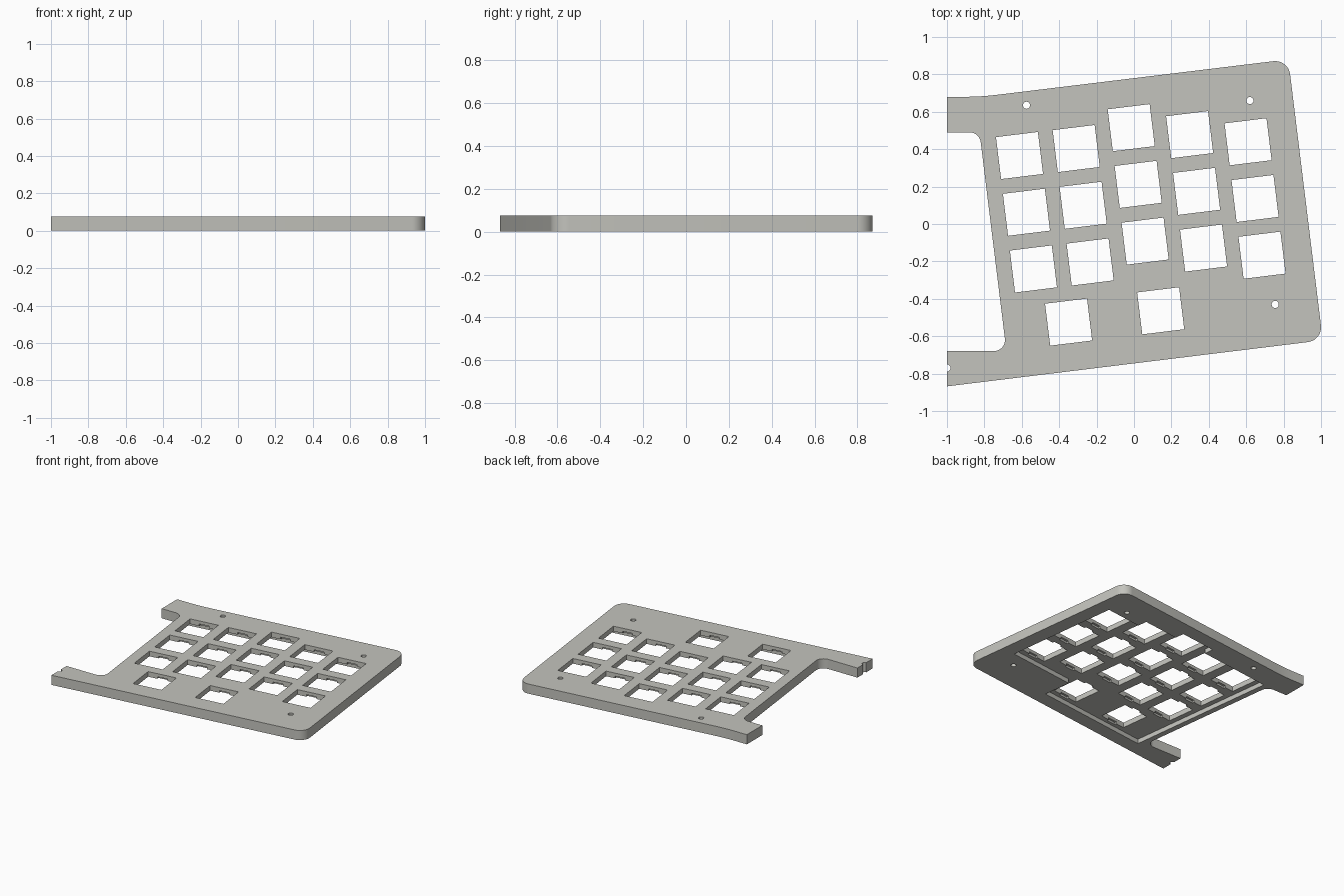
import bpy, bmesh, math
from mathutils import Vector, Matrix

if "Cube" in bpy.data.objects:
    bpy.data.objects.remove(bpy.data.objects["Cube"])

TILT = math.radians(7)
HEIGHT, POCKET_TOP, CLIP_TOP = 0.075, 0.035, 0.051
PITCH, HALF_KEY = 0.3055, 0.113
ROT = Matrix.Rotation(TILT, 2)


def tilted(a, b):
    """Point in the tilted key grid to model x, y."""
    return ROT @ Vector((a, b))


def rounded(corners, steps=10):
    """Polygon from (point, radius) corners, with arcs at the rounded ones."""
    out = []
    for i, (p, r) in enumerate(corners):
        p = Vector(p)
        if r == 0:
            out.append(p)
            continue
        d1 = (Vector(corners[i - 1][0]) - p).normalized()
        d2 = (Vector(corners[(i + 1) % len(corners)][0]) - p).normalized()
        half = d1.angle(d2) / 2
        centre = p + (d1 + d2).normalized() * (r / math.sin(half))
        start = p + d1 * (r / math.tan(half)) - centre
        end = p + d2 * (r / math.tan(half)) - centre
        sweep = math.atan2(start.x * end.y - start.y * end.x, start.dot(end))
        out += [centre + Matrix.Rotation(sweep * k / steps, 2) @ start
                for k in range(steps + 1)]
    return out


def prisms(name, outlines, z0, z1):
    """One object made of upright prisms."""
    bm = bmesh.new()
    for pts in outlines:
        low = [bm.verts.new((p[0], p[1], z0)) for p in pts]
        high = [bm.verts.new((p[0], p[1], z1)) for p in pts]
        bm.faces.new(low[::-1])
        bm.faces.new(high)
        n = len(pts)
        for i in range(n):
            j = (i + 1) % n
            bm.faces.new((low[i], low[j], high[j], high[i]))
    bmesh.ops.recalc_face_normals(bm, faces=bm.faces[:])
    mesh = bpy.data.meshes.new(name)
    bm.to_mesh(mesh)
    bm.free()
    obj = bpy.data.objects.new(name, mesh)
    bpy.context.collection.objects.link(obj)
    return obj


def box(a, b, ha, hb):
    return [tilted(a + sx * ha, b + sy * hb)
            for sx, sy in ((-1, -1), (1, -1), (1, 1), (-1, 1))]


def circle(x, y, r, n=24):
    return [(x + r * math.cos(2 * math.pi * k / n),
             y + r * math.sin(2 * math.pi * k / n)) for k in range(n)]


# Plate outline with two arms on the left
plate = prisms("switch_plate", [rounded([
    ((-1, -0.868), 0),
    (tilted(0.926, -0.74), 0.08),
    (tilted(0.926, 0.773), 0.08),
    ((-0.82, 0.68), 1.5),
    ((-1, 0.68), 0),
    ((-1, 0.49), 0),
    ((-0.826, 0.49), 0.06),
    ((-0.682, -0.68), 0.06),
    ((-1, -0.68), 0)])], 0, HEIGHT)

# Staggered key columns plus two keys in the bottom row
col_a = [-0.563 + PITCH * i for i in range(5)]
col_b = [0.438, 0.438, 0.513, 0.438, 0.362]
keys = [(a, b - PITCH * row) for a, b in zip(col_a, col_b) for row in range(3)]
keys += [(-0.411, -0.478), (0.085, -0.478)]

# Underside pocket following the key block
m = PITCH / 2
pocket = [(-0.716, -0.63), (0.245, -0.63), (0.245, -0.405), (col_a[4] + m, -0.405)]
for i in (4, 3, 2, 1):
    pocket += [(col_a[i] + m, col_b[i] + m), (col_a[i] - m, col_b[i] + m)]
pocket = pocket[:-1] + [(-0.716, col_b[0] + m)]

cutters = [
    prisms("pocket_cutter", [[tilted(*p) for p in pocket]], -0.05, POCKET_TOP),
    prisms("key_cutter", [box(a, b, HALF_KEY, HALF_KEY) for a, b in keys], -0.1, 0.2),
    # Clip notches in the front and back wall of every key hole
    prisms("clip_cutter", [box(a, b + s * HALF_KEY, 0.04, 0.016)
                           for a, b in keys for s in (-1, 1)], 0.02, CLIP_TOP),
    # Screw holes
    prisms("screw_cutter", [circle(x, y, 0.019) for x, y in
                            ((-0.575, 0.635), (0.62, 0.66), (0.755, -0.43), (-1.0, -0.77))],
           -0.1, 0.2),
]
for cutter in cutters:
    cutter.hide_render = True
    mod = plate.modifiers.new(cutter.name, "BOOLEAN")
    mod.operation, mod.solver, mod.object = "DIFFERENCE", "EXACT", cutter

# Apply the cuts and drop the cutters
bpy.context.view_layer.update()
graph = bpy.context.evaluated_depsgraph_get()
mesh = bpy.data.meshes.new_from_object(plate.evaluated_get(graph))
plate.modifiers.clear()
plate.data = mesh
for cutter in cutters:
    bpy.data.objects.remove(cutter)

# Colour and shading
grey = bpy.data.materials.new("warm_grey")
grey.diffuse_color = (0.55, 0.55, 0.51, 1)
grey.use_nodes = True
grey.node_tree.nodes["Principled BSDF"].inputs["Base Color"].default_value = grey.diffuse_color
mesh.materials.clear()
mesh.materials.append(grey)
for poly in mesh.polygons:
    poly.material_index = 0
bpy.context.view_layer.objects.active = plate
plate.select_set(True)
bpy.ops.object.shade_smooth_by_angle(angle=math.radians(30))
